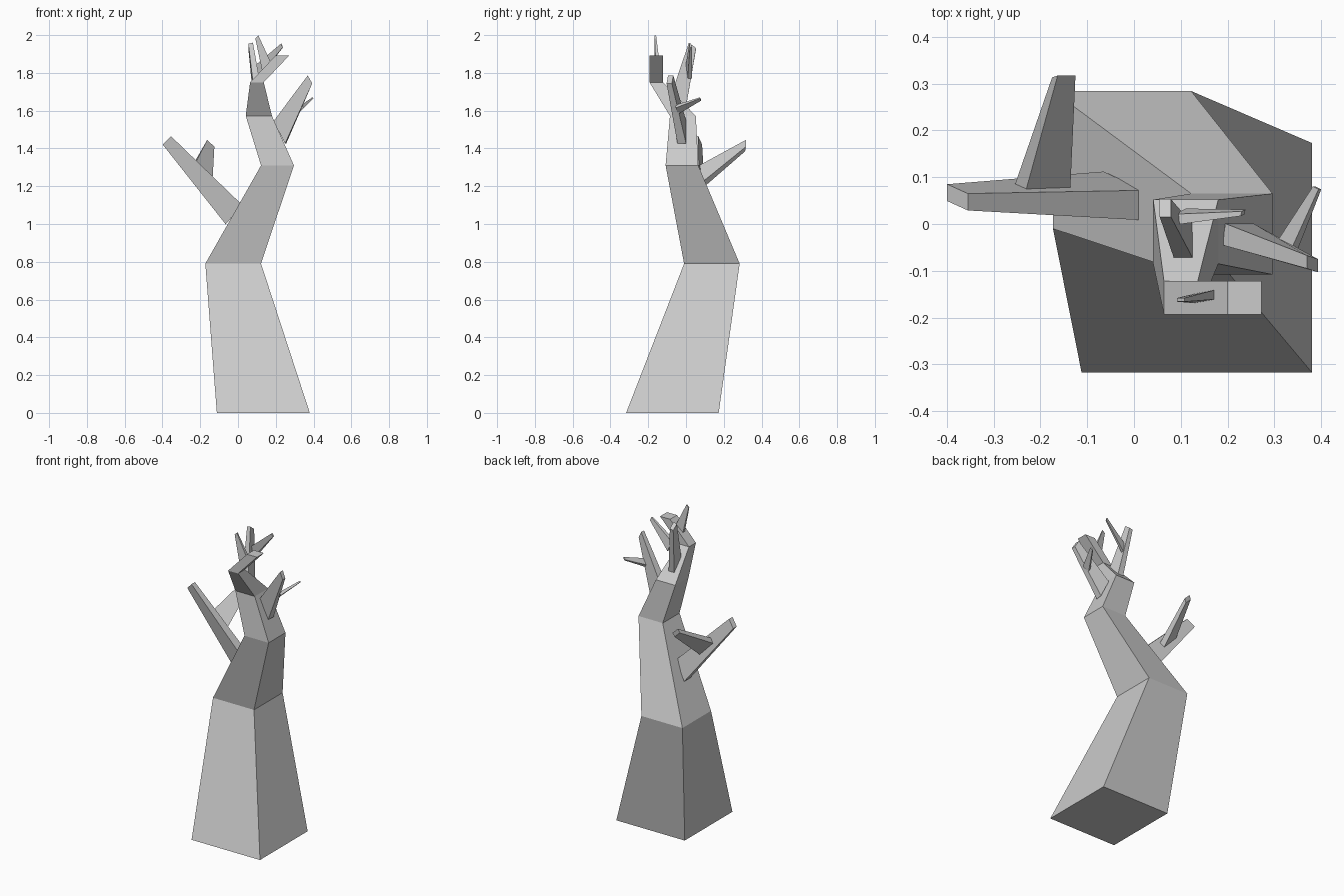
import bpy
from mathutils import Vector


def loft(name, rings):
    """Skin a stack of four-sided rings and cap both ends."""
    verts = [p for r in rings for p in r]
    faces = [(3, 2, 1, 0)]
    for k in range(len(rings) - 1):
        a, b = 4 * k, 4 * k + 4
        faces += [(a + i, a + (i + 1) % 4, b + (i + 1) % 4, b + i) for i in range(4)]
    n = len(verts)
    faces.append((n - 4, n - 3, n - 2, n - 1))
    me = bpy.data.meshes.new(name)
    me.from_pydata([tuple(v) for v in verts], [], faces)
    ob = bpy.data.objects.new(name, me)
    bpy.context.collection.objects.link(ob)
    return ob


def ring(c, u, v, axis):
    c, u, v = Vector(c), Vector(u), Vector(v)
    if u.cross(v).dot(axis) < 0:
        v = -v
    return [c - u - v, c + u - v, c + u + v, c - u + v]


def branch(name, base, bu, bv, tip, tu, tv):
    """Tapered four-sided limb: centre and two half-edges at each end."""
    axis = Vector(tip) - Vector(base)
    return loft(name, [ring(base, bu, bv, axis), ring(tip, tu, tv, axis)])


def level(x0, x1, y0, y1, z):
    return [Vector(p) for p in ((x0, y0, z), (x1, y0, z), (x1, y1, z), (x0, y1, z))]


# crooked trunk running into its top branch
loft("trunk", [
    level(-0.112, 0.38, -0.317, 0.173, 0),
    level(-0.173, 0.122, -0.01, 0.284, 0.79),
    level(0.122, 0.296, -0.108, 0.065, 1.31),
    level(0.041, 0.18, -0.085, 0.052, 1.572),
    level(0.064, 0.136, -0.193, -0.122, 1.75),
    level(0.2, 0.272, -0.193, -0.122, 1.893),
])

# left limb and its offshoot
branch("left_branch", (-0.022, 0.06, 1.05), (0.043, -0.02, 0.052), (0, 0.032, 0),
       (-0.377, 0.057, 1.443), (0.022, -0.01, 0.022), (0, 0.018, 0))
branch("left_offshoot", (-0.195, 0.08, 1.25), (0.047, 0, -0.05), (0.012, -0.005, 0.013),
       (-0.15, 0.315, 1.415), (0.019, 0, -0.018), (0.006, 0.002, 0.012))

# right limb and its twig
branch("right_branch", (0.222, -0.022, 1.485), (-0.03, 0, 0.06), (0.003, 0.023, 0),
       (0.381, -0.085, 1.765), (-0.012, 0.004, 0.021), (0, 0.014, 0))
branch("right_twig", (0.325, -0.05, 1.605), (0.017, -0.006, 0.017), (0.008, 0.002, -0.007),
       (0.391, 0.077, 1.662), (0.006, -0.003, 0.006), (0.003, 0, -0.003))

# rear upper limb and its twig
branch("rear_branch", (0.105, -0.036, 1.66), (0, 0.036, -0.042), (0.02, 0, 0),
       (0.067, 0.034, 1.943), (0, 0.019, -0.014), (0.012, 0, 0.003))
branch("rear_twig", (0.095, 0.015, 1.80), (0.012, 0.006, -0.03), (0.004, 0.012, 0),
       (0.233, 0.024, 1.945), (0.004, 0.002, -0.01), (0.001, 0.005, 0))

# twig on the top branch
branch("top_twig", (0.15, -0.155, 1.835), (0.022, 0.004, 0.024), (0, 0.01, 0),
       (0.1, -0.162, 1.99), (0.008, 0, 0.008), (0, 0.004, 0))
